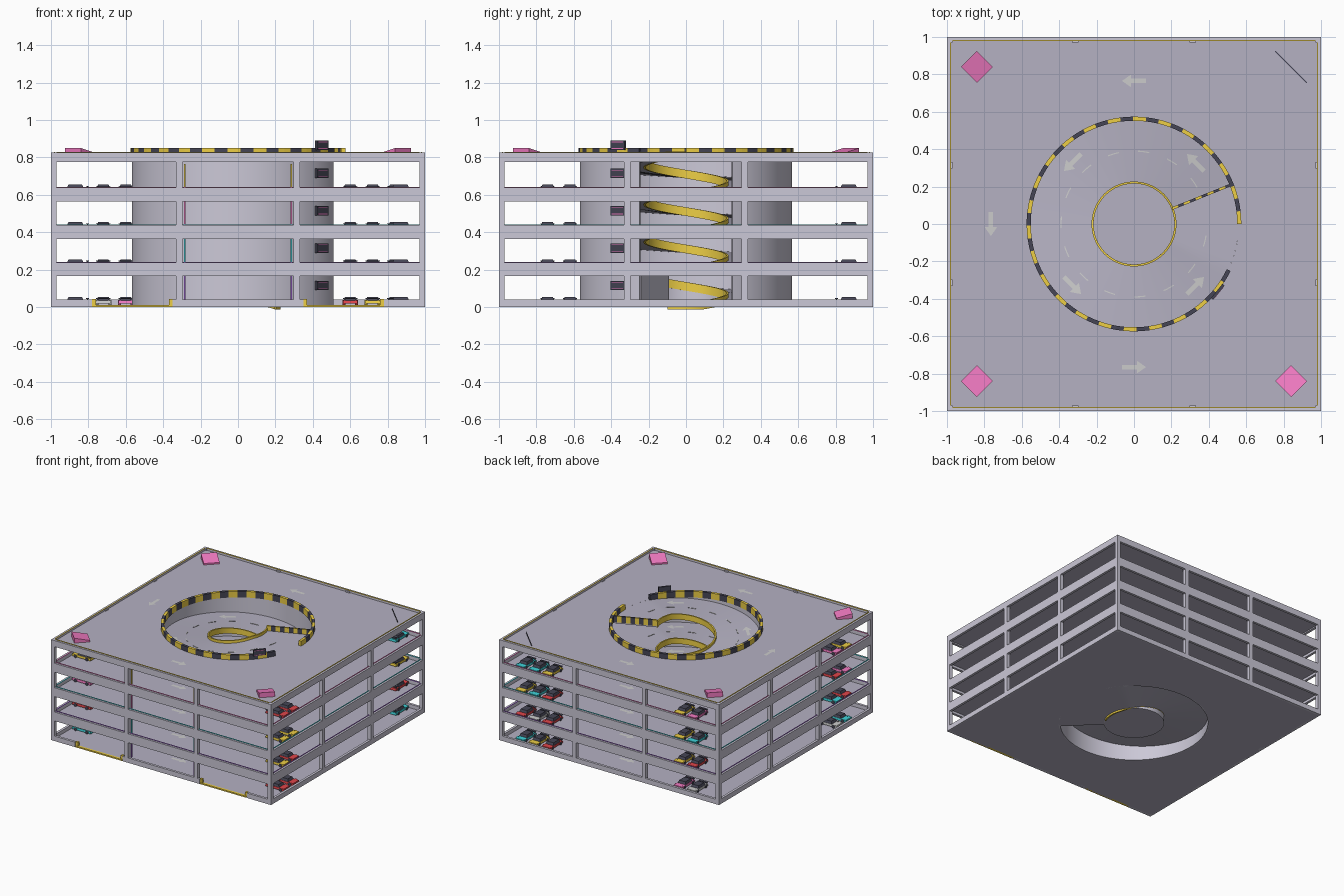
import bpy, bmesh, math, random
from mathutils import Matrix, Vector

if "Cube" in bpy.data.objects:
    bpy.data.objects.remove(bpy.data.objects["Cube"])

random.seed(4)
rad = math.radians
MATS = {}
COLORS = dict(concrete=(.60, .58, .68), deck=(.46, .44, .54), dark=(.06, .06, .09), yellow=(.85, .62, .06),
              white=(.85, .85, .88), pink=(.9, .2, .55), red=(.75, .06, .07), cyan=(.05, .65, .7),
              purple=(.4, .15, .75))


def mat(name):
    if name not in MATS:
        MATS[name] = bpy.data.materials.new(name)
        MATS[name].diffuse_color = (*COLORS[name], 1)
    return MATS[name]


def finish(bm, name, *mats, smooth=False):
    bmesh.ops.recalc_face_normals(bm, faces=bm.faces[:])
    me = bpy.data.meshes.new(name)
    bm.to_mesh(me)
    bm.free()
    for m in mats:
        me.materials.append(mat(m))
    ob = bpy.data.objects.new(name, me)
    bpy.context.collection.objects.link(ob)
    if smooth:
        bpy.ops.object.select_all(action='DESELECT')
        ob.select_set(True)
        bpy.context.view_layer.objects.active = ob
        bpy.ops.object.shade_smooth_by_angle(angle=rad(35))
    return ob


def box(bm, lo, hi, m=0, rot=Matrix(), taper=1):
    """Box from lo to hi; the top face may shrink; rot is applied last."""
    vs = bmesh.ops.create_cube(bm, size=1)['verts']
    c, s = (Vector(lo) + Vector(hi)) / 2, Vector(hi) - Vector(lo)
    for v in vs:
        k = taper if v.co.z > 0 else 1
        v.co = rot @ (c + Vector((v.co.x * s.x * k, v.co.y * s.y * k, v.co.z * s.z)))
    for f in {f for v in vs for f in v.link_faces}:
        f.material_index = m


def sweep(bm, a0, a1, n, profile, m=0):
    """Turn a closed (r, z) profile around the z axis; profile depends on angle."""
    rings = []
    for i in range(n + 1):
        a = a0 + (a1 - a0) * i / n
        rings.append([bm.verts.new((r * math.cos(rad(a)), r * math.sin(rad(a)), z)) for r, z in profile(a)])
    faces = [bm.faces.new(rings[0]), bm.faces.new(rings[-1][::-1])]
    for p, q in zip(rings, rings[1:]):
        for j in range(len(p)):
            k = (j + 1) % len(p)
            faces.append(bm.faces.new((p[j], p[k], q[k], q[j])))
    for f in faces:
        f.material_index = m


def rect(r0, r1, z0, z1):
    return [(r0, z0), (r1, z0), (r1, z1), (r0, z1)]


def ramp_z(a):
    """Ramp height: climbs from 22 to 334 degrees, then a flat landing."""
    t = a - 22
    if t < 0:
        return .01
    k = math.floor(t / 360 + 1e-9)
    return .01 + .2 * (k + min((t - 360 * k) / 312, 1))


RI, RO = .22, .56
LEVELS = [.01 + .2 * k for k in range(5)]

# decks: square slabs with a round ramp opening
for k, z in enumerate(LEVELS):
    bm = bmesh.new()
    edge = lambda a: .99 / max(abs(math.cos(rad(a))), abs(math.sin(rad(a))))
    zb = 0 if k == 0 else z - .025
    sweep(bm, 0, 360, 96, lambda a: rect(RO, edge(a), zb, z))
    bmesh.ops.remove_doubles(bm, verts=bm.verts[:], dist=1e-5)
    finish(bm, 'roof_deck' if k == 4 else f'deck_{k}', 'deck')

# facade: edge beams with parapets, corner posts and two pillars a side
bm = bmesh.new()
for s in range(4):
    R = Matrix.Rotation(rad(90 * s), 4, 'Z')
    for k in range(5):
        lo, hi = (0, .04) if k == 0 else ((.775, .825) if k == 4 else (.2 * k - .035, .2 * k + .038))
        spans = [(-1, -.78), (-.35, .35), (.78, 1)] if s == 0 and k == 0 else [(-1, 1)]
        for x0, x1 in spans:
            box(bm, (x0, -1, lo), (x1, -.98, hi), rot=R)
    box(bm, (-1, -1, 0), (-.97, -.97, .825), rot=R)
    for x in (-.315, .315):
        box(bm, (x - .017, -1, 0), (x + .017, -.97, .82), rot=R)
finish(bm, 'facade_frame', 'concrete')

# thin light strips along parapets, vertical tubes beside front pillars
bm = bmesh.new()
for k in range(1, 5):
    z = .2 * k + (.038 if k < 4 else .025)
    for s in range(4):
        R = Matrix.Rotation(rad(90 * s), 4, 'Z')
        box(bm, (-.97, -.984, z), (.97, -.978, z + .004), k - 1, R)
    for x in (-.285, .285):
        box(bm, (x - .004, -.978, .2 * k - .16), (x + .004, -.97, .2 * k - .035), k - 1)
finish(bm, 'light_strips', 'purple', 'cyan', 'pink', 'yellow')

# helical ramp with landings, and the skirt under its first turn
bm = bmesh.new()
sweep(bm, -45, 1462, 360, lambda a: rect(RI, RO, max(0, ramp_z(a) - .022), ramp_z(a)))
finish(bm, 'spiral_ramp', 'deck', smooth=True)
bm = bmesh.new()
sweep(bm, 22, 334, 72, lambda a: rect(RI, RI + .006, 0, ramp_z(a) - .005))
box(bm, (RI, -.006, 0), (RO, .006, .17), rot=Matrix.Rotation(rad(-26), 4, 'Z'))
finish(bm, 'ramp_skirt', 'concrete', smooth=True)
bm = bmesh.new()
sweep(bm, 0, 360, 72, lambda a: [(.001, 0), (RI, 0), (RI, .01), (.001, .01)])
finish(bm, 'well_floor', 'deck')

# drum wall around the ramp, open toward +x
bm = bmesh.new()
sweep(bm, 26, 334, 88, lambda a: rect(RO - .003, RO + .008, 0, .835))
finish(bm, 'drum_wall', 'concrete', smooth=True)

# inner yellow kerb along the ramp
bm = bmesh.new()
sweep(bm, -26, 1462, 360, lambda a: rect(RI - .004, RI + .007, ramp_z(a) - .024, ramp_z(a) + .022))
finish(bm, 'inner_kerb', 'yellow', smooth=True)

# striped outer kerb on the roof and the barrier across the ramp opening
bm = bmesh.new()
for i in range(48):
    a = i * 334 / 48
    sweep(bm, a, a + 334 / 48, 2, lambda _: rect(RO - .008, RO + .014, .80, .85), i % 2)
R = Matrix.Rotation(rad(22), 4, 'Z')
for i in range(10):
    box(bm, (RI + .034 * i, -.007, .80), (RI + .034 * (i + 1), .007, .85), i % 2, R)
finish(bm, 'striped_kerb', 'yellow', 'dark')

# painted arrows and lane dashes
ARROW = [(-.065, -.012), (.015, -.012), (.015, -.034), (.065, 0), (.015, .034), (.015, .012), (-.065, .012)]
bm = bmesh.new()
for z in LEVELS:
    for a in (90, 180, 270):
        R = Matrix.Rotation(rad(a), 4, 'Z')
        bm.faces.new([bm.verts.new(R @ Vector((.765 - v, u, z + .002))) for u, v in ARROW])
for turn in range(4):
    for a in (45, 135, 225, 315):
        R = Matrix.Rotation(rad(a), 4, 'Z')
        pts = [(.465 - v, u) for u, v in ARROW]
        bm.faces.new([bm.verts.new(R @ Vector((x, y, ramp_z(a + 360 * turn + math.degrees(y / x)) + .003)))
                      for x, y in pts])
    for i in range(14):
        a = 30 + 360 * turn + i * 24
        sweep(bm, a, a + 9, 3, lambda b: rect(.387, .393, ramp_z(b) - .002, ramp_z(b) + .003))
finish(bm, 'floor_markings', 'white')

# level sign panels on the drum wall, plus the roof sign
bm = bmesh.new()
R = Matrix.Rotation(rad(-39), 4, 'Z')
for k in range(5):
    z = .2 * k + (.09 if k < 4 else .04)
    box(bm, (.569, -.048, z), (.583, .048, z + .05), 0, R)
    box(bm, (.583, -.04, z + .006), (.585, .04, z + .009), 1, R)
    box(bm, (.583, -.04, z + .041), (.585, .04, z + .044), 1, R)
finish(bm, 'sign_panels', 'dark', 'pink')

# roof kicker wedges in three corners and a line in the fourth
for i, a in enumerate((135, 225, 315)):
    bm = bmesh.new()
    R = Matrix.Rotation(rad(a), 4, 'Z')
    r = math.hypot(.84, .84)
    side = [(-.06, .81), (.06, .81), (.06, .85), (-.06, .822)]
    ends = [[bm.verts.new(R @ Vector((r + u, y, z))) for u, z in side] for y in (-.06, .06)]
    bm.faces.new(ends[0])
    bm.faces.new(ends[1][::-1])
    for j in range(4):
        k = (j + 1) % 4
        bm.faces.new((ends[0][j], ends[0][k], ends[1][k], ends[1][j]))
    finish(bm, f'kicker_{i}', 'pink')
bm = bmesh.new()
box(bm, (1.185, -.12, .81), (1.19, .12, .816), 0, Matrix.Rotation(rad(45), 4, 'Z'))
finish(bm, 'roof_line', 'dark')

# entrance bollards and thresholds
bm = bmesh.new()
for s in (-1, 1):
    for x in (.36, .77):
        box(bm, (s * x - .01, -.995, 0), (s * x + .01, -.975, .042))
    box(bm, (s * .565 - .21, -1, 0), (s * .565 + .21, -.98, .011))
finish(bm, 'entrance_bollards', 'yellow')


# parked cars
def car(name, x, y, z, heading, color):
    M = Matrix.Translation((x, y, z)) @ Matrix.Rotation(rad(heading), 4, 'Z')
    bm = bmesh.new()
    box(bm, (-.085, -.039, .008), (.085, .039, .026), 0, M, .96)
    box(bm, (-.055, -.035, .026), (.035, .035, .045), 1, M, .8)
    box(bm, (-.084, -.038, .034), (-.066, .038, .038), 1, M)
    for sy in (-.03, .03):
        box(bm, (-.078, sy - .004, .026), (-.072, sy + .004, .034), 1, M)
        for wx in (-.052, .052):
            bmesh.ops.create_cone(bm, cap_ends=True, segments=12, radius1=.014, radius2=.014, depth=.016,
                                  matrix=M @ Matrix.Translation((wx, sy * 1.15, .014)) @ Matrix.Rotation(rad(90), 4, 'X'))
    for f in bm.faces:
        c = M.inverted() @ f.calc_center_median()
        if c.z < .026 and abs(abs(c.x) - .052) < .02 and len(f.verts) != 4:
            f.material_index = 1
    finish(bm, name, color, 'dark')


SPOTS = [(.84, .88, 90), (.72, .88, 90), (.60, .88, 90), (-.60, .88, 90), (-.72, .88, 90),
         (-.88, -.62, 180), (-.88, -.74, 180), (.88, -.62, 0), (.88, -.74, 0)]
for k in range(4):
    for i, (x, y, h) in enumerate(SPOTS):
        car(f'car_{k}_{i}', x, y, LEVELS[k], h, random.choice(('red', 'cyan', 'yellow', 'white', 'red', 'pink')))

for m in bpy.data.materials:
    if m.users and not m.is_grease_pencil:
        m.use_nodes = True
        m.node_tree.nodes["Principled BSDF"].inputs["Base Color"].default_value = m.diffuse_color
